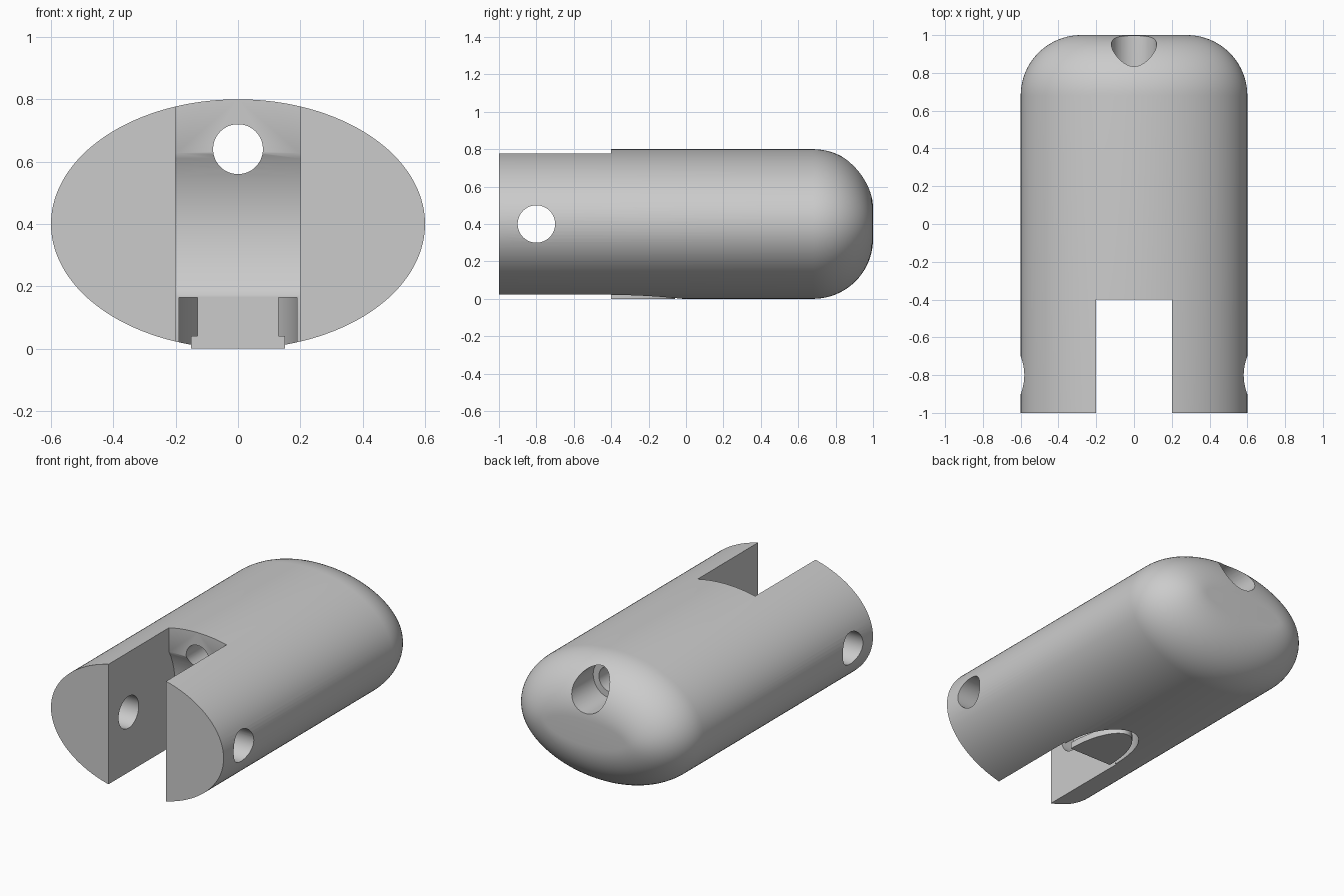
import bpy, bmesh
from math import sin, cos, pi, sqrt, asin, radians
from mathutils import Vector

cube = bpy.data.objects.get("Cube")
if cube:
    bpy.data.objects.remove(cube, do_unlink=True)

grey = bpy.data.materials.new("plain grey")
grey.use_nodes = True
grey.diffuse_color = (0.6, 0.6, 0.6, 1)
grey.node_tree.nodes["Principled BSDF"].inputs["Base Color"].default_value = (0.6, 0.6, 0.6, 1)


def loft(name, rings):
    """Skin a list of equal-length point loops and cap both ends."""
    bm = bmesh.new()
    loops = [[bm.verts.new(p) for p in ring] for ring in rings]
    n = len(loops[0])
    for a, b in zip(loops, loops[1:]):
        for i in range(n):
            j = (i + 1) % n
            bm.faces.new((a[i], a[j], b[j], b[i]))
    bm.faces.new(loops[0])
    bm.faces.new(loops[-1])
    bmesh.ops.recalc_face_normals(bm, faces=bm.faces)
    mesh = bpy.data.meshes.new(name)
    bm.to_mesh(mesh)
    bm.free()
    mesh.materials.append(grey)
    ob = bpy.data.objects.new(name, mesh)
    bpy.context.collection.objects.link(ob)
    return ob


def extrude(name, profile, axis, lo, hi):
    """Extrude a 2D profile along axis 0, 1 or 2."""
    def place(p, d):
        c = list(p)
        c.insert(axis, d)
        return Vector(c)
    return loft(name, [[place(p, d) for p in profile] for d in (lo, hi)])


def ellipse(cx, cy, rx, ry, n):
    return [(cx + rx * cos(2 * pi * i / n), cy + ry * sin(2 * pi * i / n)) for i in range(n)]


def half_ellipse(rx, ry, n=48):
    return [(rx * cos(pi * i / n), SLOT_END + ry * sin(pi * i / n)) for i in range(n + 1)]


SLOT_END, MID = -0.4, 0.4
FILLET = 0.32

# Elliptical body with a rounded back end
steps = [(0, -1)] + [(FILLET * (1 - cos(t)), 1 - FILLET + FILLET * sin(t))
                     for t in (pi / 2 * i / 20 for i in range(21))]
body = loft("finger_body", [[(x, y, z) for x, z in ellipse(0, MID, 0.6 - d, 0.4 - d, 128)]
                            for d, y in steps])

# Hinge slot with a concave end wall
radius, hinge_y = 0.46, -0.8
reach = asin(sqrt(radius ** 2 - (SLOT_END - hinge_y) ** 2) / radius)
scoop = [(hinge_y + radius * cos(a), MID + radius * sin(a))
         for a in (-reach + 2 * reach * i / 24 for i in range(25))]
slot = [(-1.2, -0.2), (SLOT_END, -0.2)] + scoop + [(SLOT_END, 1), (-1.2, 1)]
cutters = [extrude("hinge_slot_cutter", slot, 0, -0.2, 0.2)]

# Pin hole, cord hole and its counterbore
cutters.append(extrude("pin_hole_cutter", ellipse(hinge_y, MID, 0.1, 0.1, 64), 0, -1, 1))
cutters.append(extrude("cord_hole_cutter", ellipse(0, 0.64, 0.08, 0.08, 64), 1, -0.7, 1.2))
cutters.append(extrude("counterbore_cutter", ellipse(0, 0.64, 0.12, 0.12, 64), 1, 0.75, 1.2))


# U-shaped groove around the anchor post, narrower below its flange
def groove(name, core_x, core_y, lo, hi):
    mouth = SLOT_END - 0.1
    outline = [(0.19, mouth)] + half_ellipse(0.19, 0.38) + [(-0.19, mouth), (-core_x, mouth)]
    outline += half_ellipse(core_x, core_y)[::-1] + [(core_x, mouth)]
    return extrude(name, outline, 2, lo, hi)


cutters.append(groove("upper_groove_cutter", 0.13, 0.32, 0.04, 0.165))
cutters.append(groove("lower_groove_cutter", 0.15, 0.34, -0.1, 0.1))

for cutter in cutters:
    cutter.hide_render = True
    cutter.hide_viewport = True
    cut = body.modifiers.new(cutter.name, "BOOLEAN")
    cut.operation = "DIFFERENCE"
    cut.solver = "EXACT"
    cut.object = cutter

# Bake the cuts, then drop the cutters
bpy.context.view_layer.update()
baked = bpy.data.meshes.new_from_object(body.evaluated_get(bpy.context.evaluated_depsgraph_get()))
body.modifiers.clear()
body.data = baked
for cutter in cutters:
    bpy.data.objects.remove(cutter, do_unlink=True)

# Flat flange under the anchor post
flange = extrude("anchor_flange", half_ellipse(0.15, 0.34), 2, 0, 0.04)

for ob in (body, flange):
    bpy.ops.object.select_all(action="DESELECT")
    ob.select_set(True)
    bpy.context.view_layer.objects.active = ob
    bpy.ops.object.shade_smooth_by_angle(angle=radians(30))
